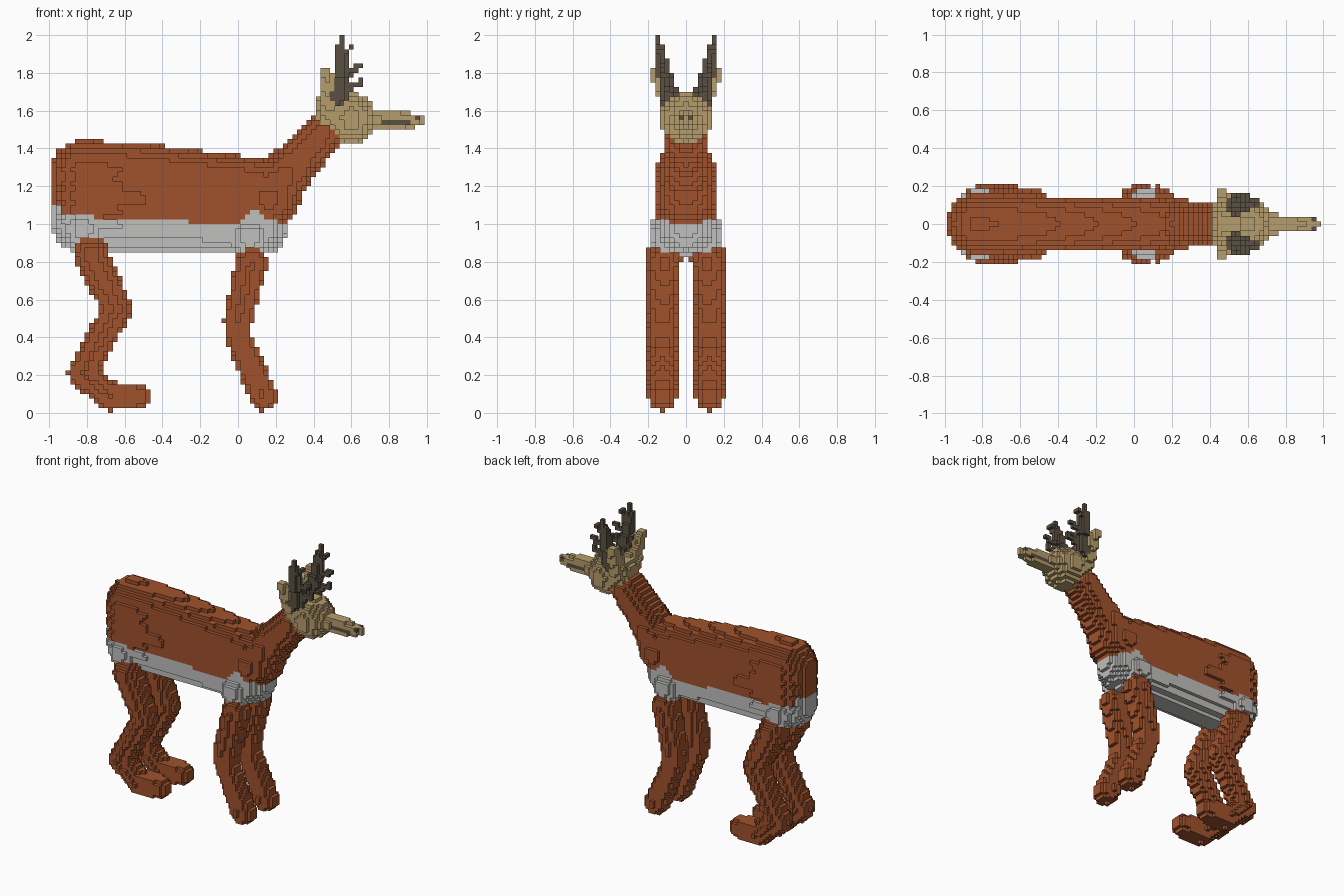
import bpy
import math

if "Cube" in bpy.data.objects:
    bpy.data.objects.remove(bpy.data.objects["Cube"], do_unlink=True)

S = 0.025  # block size
cells = {}  # block index -> part name


def material(name, rgb):
    m = bpy.data.materials.new(name)
    m.use_nodes = True
    m.diffuse_color = (*rgb, 1)
    bsdf = m.node_tree.nodes["Principled BSDF"]
    bsdf.inputs["Base Color"].default_value = (*rgb, 1)
    bsdf.inputs["Roughness"].default_value = 0.9
    return m


RUST = material("rust_coat", (0.352, 0.084, 0.026))
PALE = material("pale_belly", (0.527, 0.523, 0.515))
TAN = material("tan_head", (0.47, 0.34, 0.15))
DARK = material("dark_antler", (0.10, 0.08, 0.055))
parts = {}  # part name -> material


def centre(c):
    return (c[0] * S, c[1] * S, (c[2] + 0.5) * S)


def limb(part, mat, pts):
    """Fill blocks inside a chain of tapered capsules; pts are (x, y, z, radius)."""
    parts[part] = mat
    for a, b in zip(pts, pts[1:] if len(pts) > 1 else pts):
        rm = max(a[3], b[3])
        lo = [math.floor((min(a[i], b[i]) - rm) / S) - 1 for i in range(3)]
        hi = [math.ceil((max(a[i], b[i]) + rm) / S) + 1 for i in range(3)]
        d = [b[i] - a[i] for i in range(3)]
        dd = sum(v * v for v in d) or 1.0
        for i in range(max(lo[0], -39), min(hi[0], 39) + 1):
            for j in range(max(lo[1], -8), min(hi[1], 8) + 1):
                for k in range(max(lo[2], 0), min(hi[2], 79) + 1):
                    p = centre((i, j, k))
                    t = sum((p[n] - a[n]) * d[n] for n in range(3)) / dd
                    t = min(1.0, max(0.0, t))
                    r = a[3] + (b[3] - a[3]) * t
                    if sum((p[n] - a[n] - d[n] * t) ** 2 for n in range(3)) <= r * r:
                        cells[(i, j, k)] = part


def both_sides(part, mat, pts):
    for side, s in (("front_side", -1), ("back_side", 1)):
        limb(f"{part}_{side}", mat, [(x, y * s, z, r) for x, y, z, r in pts])


def mix(a, b, t):
    return tuple(u + (v - u) * t for u, v in zip(a, b))


# Torso: stacked rows of capsules between the spine and the belly line
spine = [(-0.83, 0, 1.285, 0.158), (-0.5, 0, 1.28, 0.146), (0.1, 0, 1.205, 0.146)]
belly = [(-0.83, 0, 1.01, 0.158), (-0.5, 0, 0.99, 0.146), (0.1, 0, 0.99, 0.148)]
for n in range(5):
    limb("torso", RUST, [mix(a, b, n / 4) for a, b in zip(spine, belly)])

# Haunch swelling on the flanks
both = [(-0.77, 0.055, 1.17, 0.11), (-0.52, 0.05, 1.13, 0.105)]
for s in (-1, 1):
    limb("torso", RUST, [(x, y * s, z, r) for x, y, z, r in both])

# Hip and shoulder bulges on the underside
for x, z, r in ((-0.82, 0.97, 0.105), (0.06, 0.93, 0.105)):
    for s in (-1, 1):
        limb("underside", PALE, [(x, 0.085 * s, z, r)])

# Pale underside takes the low blocks of the torso
for c, part in list(cells.items()):
    x, y, z = centre(c)
    if part == "torso" and (z < 1.0 - 0.05 * x or (x < -0.93 and z < 1.09)):
        cells[c] = "underside"

# Chest front and neck
limb("underside", PALE, [(0.11, 0, 1.0, 0.146), (0.115, 0, 0.98, 0.146)])
limb("neck", RUST, [(0.17, 0, 1.135, 0.16), (0.22, 0, 1.22, 0.14),
                    (0.32, 0, 1.34, 0.118), (0.45, 0, 1.48, 0.11)])

# Legs
both_sides("hind_leg", RUST, [
    (-0.78, 0.115, 0.84, 0.094), (-0.64, 0.125, 0.55, 0.078),
    (-0.825, 0.125, 0.21, 0.076), (-0.675, 0.125, 0.0875, 0.076),
    (-0.53, 0.125, 0.0875, 0.07)])
both_sides("foreleg", RUST, [
    (0.07, 0.115, 0.79, 0.086), (0.01, 0.125, 0.54, 0.078),
    (0.0, 0.125, 0.475, 0.076), (0.0, 0.125, 0.40, 0.07),
    (0.135, 0.125, 0.0875, 0.076)])

# Head and snout
limb("head", TAN, [(0.51, 0, 1.575, 0.11), (0.585, 0, 1.56, 0.14)])
limb("snout", TAN, [(0.68, 0, 1.55, 0.075), (0.76, 0, 1.55, 0.05),
                    (0.85, 0, 1.55, 0.05), (0.95, 0, 1.545, 0.032)])
both_sides("ear", TAN, [(0.48, 0.075, 1.63, 0.06), (0.475, 0.12, 1.72, 0.045),
                        (0.465, 0.16, 1.80, 0.03)])

# Antlers with forward tines
for side, s in (("front_side", -1), ("back_side", 1)):
    name = f"antler_{side}"
    limb(name, DARK, [(0.53, 0.085 * s, 1.66, 0.05), (0.535, 0.11 * s, 1.78, 0.042),
                      (0.55, 0.14 * s, 1.92, 0.028), (0.54, 0.15 * s, 1.99, 0.014)])
    for y, z0, x1, z1 in ((0.10, 1.70, 0.66, 1.75), (0.12, 1.79, 0.64, 1.83),
                          (0.14, 1.88, 0.61, 1.94), (0.07, 1.72, 0.61, 1.80)):
        limb(name, DARK, [(0.54, y * s, z0, 0.02), (x1, y * s, z1, 0.016)])

# Mouth lines and nostrils on the snout blocks
parts["mouth"] = parts["nostrils"] = DARK
for c, part in list(cells.items()):
    if part != "snout":
        continue
    x, y, z = centre(c)
    side_open = (c[0], c[1] + 1, c[2]) not in cells or (c[0], c[1] - 1, c[2]) not in cells
    if c[2] == 61 and 0.76 < x < 0.91 and side_open:
        cells[c] = "mouth"
    if c[0] == 38 and z > 1.55 and side_open:
        cells[c] = "nostrils"

# One mesh per part, keeping only faces that touch empty space
FACES = {
    (1, 0, 0): ((1, 0, 0), (1, 1, 0), (1, 1, 1), (1, 0, 1)),
    (-1, 0, 0): ((0, 0, 0), (0, 0, 1), (0, 1, 1), (0, 1, 0)),
    (0, 1, 0): ((0, 1, 0), (0, 1, 1), (1, 1, 1), (1, 1, 0)),
    (0, -1, 0): ((0, 0, 0), (1, 0, 0), (1, 0, 1), (0, 0, 1)),
    (0, 0, 1): ((0, 0, 1), (1, 0, 1), (1, 1, 1), (0, 1, 1)),
    (0, 0, -1): ((0, 0, 0), (0, 1, 0), (1, 1, 0), (1, 0, 0)),
}
for part, mat in parts.items():
    index, verts, faces = {}, [], []
    for c, owner in cells.items():
        if owner != part:
            continue
        for n, corners in FACES.items():
            if (c[0] + n[0], c[1] + n[1], c[2] + n[2]) in cells:
                continue
            face = []
            for o in corners:
                key = (c[0] + o[0], c[1] + o[1], c[2] + o[2])
                if key not in index:
                    index[key] = len(verts)
                    verts.append(((key[0] - 0.5) * S, (key[1] - 0.5) * S, key[2] * S))
                face.append(index[key])
            faces.append(face)
    if not faces:
        continue
    mesh = bpy.data.meshes.new(part)
    mesh.from_pydata(verts, [], faces)
    mesh.materials.append(mat)
    mesh.update()
    bpy.context.collection.objects.link(bpy.data.objects.new(part, mesh))
